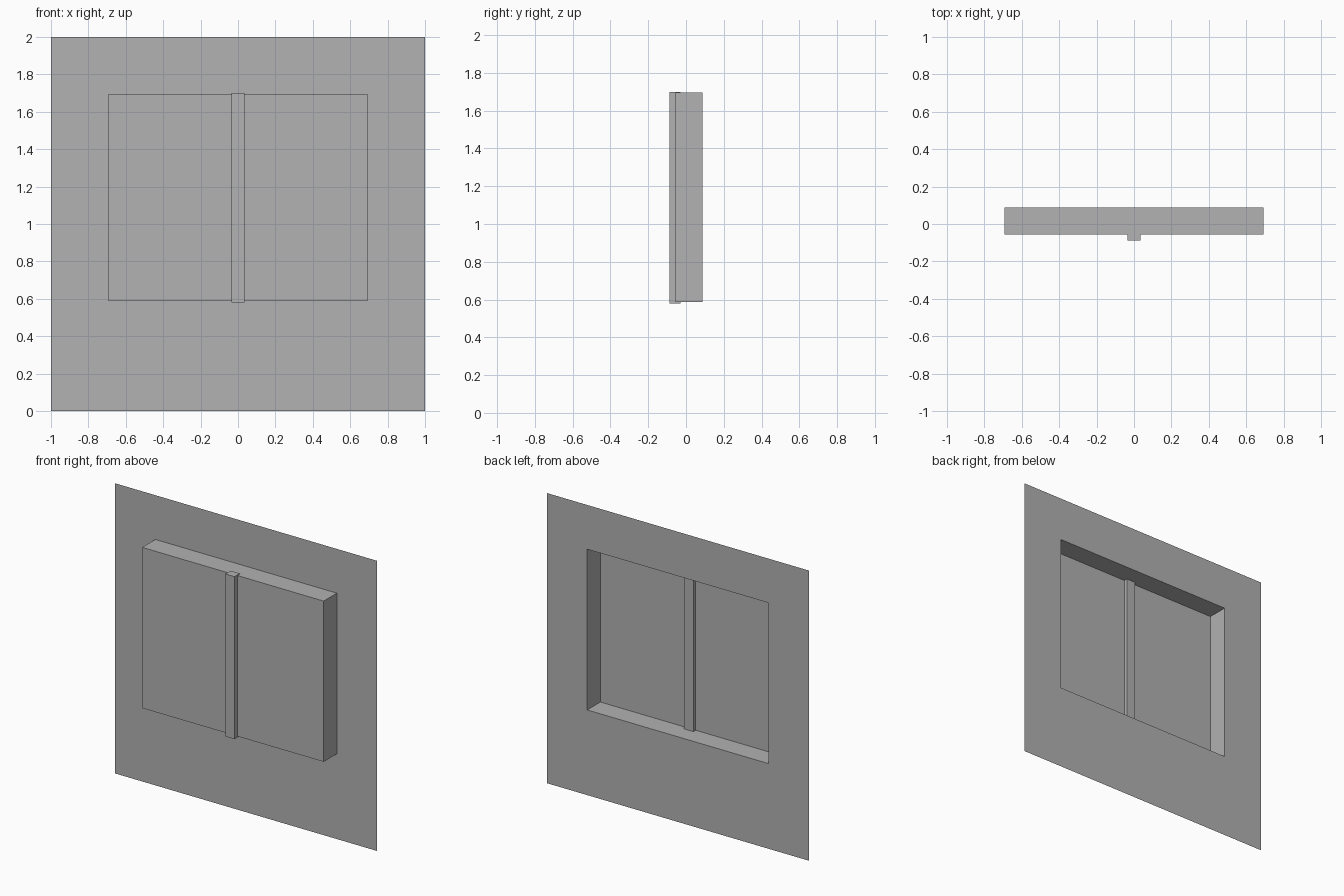
import bpy, bmesh

if "Cube" in bpy.data.objects:
    bpy.data.objects.remove(bpy.data.objects["Cube"])

WALL_Y, PANEL_Y = 0.088, -0.055      # wall sheet at the back, panel at the front
HALF_W, Z0, Z1 = 0.692, 0.587, 1.695  # window bay opening

grey = bpy.data.materials.new("plain grey")
grey.diffuse_color = (0.445, 0.445, 0.445, 1.0)
grey.use_nodes = True
grey.node_tree.nodes["Principled BSDF"].inputs["Base Color"].default_value = grey.diffuse_color


def make_object(name, bm):
    mesh = bpy.data.meshes.new(name)
    bm.to_mesh(mesh)
    bm.free()
    mesh.materials.append(grey)
    obj = bpy.data.objects.new(name, mesh)
    bpy.context.collection.objects.link(obj)
    return obj


def rect(bm, half_w, z0, z1, y):
    """Four corners, counter-clockwise seen from the front."""
    corners = ((-half_w, z0), (half_w, z0), (half_w, z1), (-half_w, z1))
    return [bm.verts.new((x, y, z)) for x, z in corners]


def bridge(bm, outer, inner):
    for i in range(4):
        j = (i + 1) % 4
        bm.faces.new((outer[i], outer[j], inner[j], inner[i]))


# Wall sheet with the opening, pushed forward into a bay open at the back
bm = bmesh.new()
wall_edge = rect(bm, 1.0, 0.0, 2.0, WALL_Y)
opening = rect(bm, HALF_W, Z0, Z1, WALL_Y)
front = rect(bm, HALF_W, Z0, Z1, PANEL_Y)
bridge(bm, wall_edge, opening)   # wall around the opening
bridge(bm, opening, front)       # sides of the bay
make_object("wall_with_bay", bm)

# Flat window pane closing the bay at the front
bm = bmesh.new()
bm.faces.new(rect(bm, HALF_W, Z0, Z1, PANEL_Y))
make_object("window_pane", bm)

# Upright bar through the middle of the pane
bm = bmesh.new()
bar_front = rect(bm, 0.035, 0.58, 1.70, -0.088)
bar_back = rect(bm, 0.035, 0.58, 1.70, -0.03)
bm.faces.new(bar_front)
bm.faces.new(bar_back[::-1])
bridge(bm, bar_back, bar_front)
make_object("centre_bar", bm)
